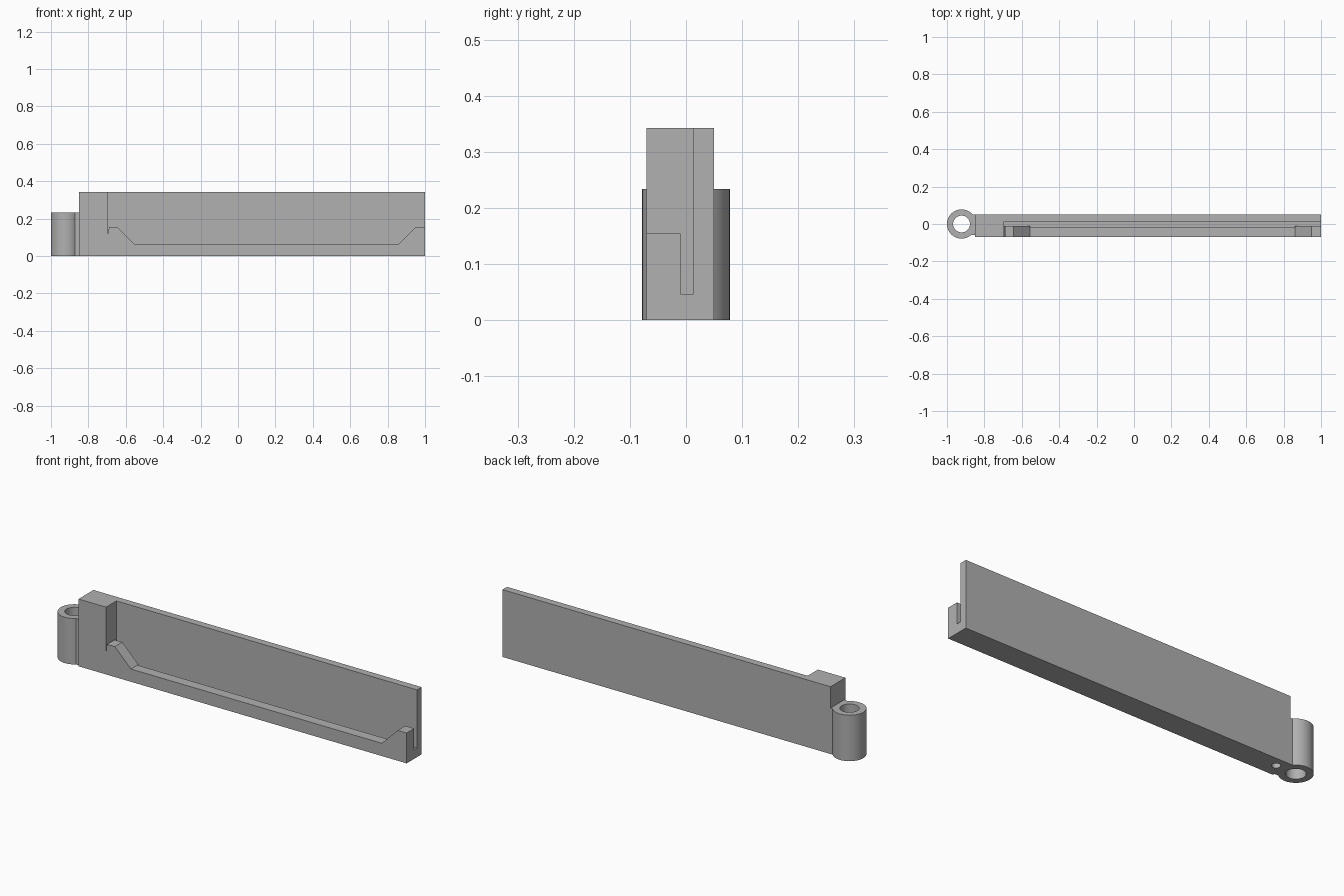
import bpy
import bmesh
from mathutils import Matrix

default = bpy.data.objects.get("Cube")
if default:
    bpy.data.objects.remove(default, do_unlink=True)

grey = bpy.data.materials.new("plain_grey")
grey.use_nodes = True
colour = (0.44, 0.44, 0.44, 1)
grey.diffuse_color = colour
grey.node_tree.nodes["Principled BSDF"].inputs["Base Color"].default_value = colour


def finish(name, bm):
    bmesh.ops.recalc_face_normals(bm, faces=bm.faces)
    mesh = bpy.data.meshes.new(name)
    bm.to_mesh(mesh)
    bm.free()
    mesh.materials.append(grey)
    ob = bpy.data.objects.new(name, mesh)
    bpy.context.collection.objects.link(ob)
    return ob


def extrude_y(name, profile, y0, y1):
    """Solid from an x-z outline, swept from y0 to y1."""
    bm = bmesh.new()
    face = bm.faces.new([bm.verts.new((x, y0, z)) for x, z in profile])
    swept = bmesh.ops.extrude_face_region(bm, geom=[face])["geom"]
    bmesh.ops.translate(bm, vec=(0, y1 - y0, 0),
                        verts=[v for v in swept if isinstance(v, bmesh.types.BMVert)])
    return finish(name, bm)


def box(name, x0, x1, y0, y1, z0, z1):
    return extrude_y(name, [(x0, z0), (x1, z0), (x1, z1), (x0, z1)], y0, y1)


def cylinder(name, x, radius, z0, z1, sides=64):
    bm = bmesh.new()
    bmesh.ops.create_cone(bm, cap_ends=True, segments=sides, radius1=radius,
                          radius2=radius, depth=z1 - z0,
                          matrix=Matrix.Translation((x, 0, (z0 + z1) / 2)))
    return finish(name, bm)


def combine(target, tool, operation):
    """Apply a boolean and discard the tool."""
    tool.hide_render = True
    mod = target.modifiers.new(operation, 'BOOLEAN')
    mod.operation = operation
    mod.solver = 'EXACT'
    mod.object = tool
    bpy.context.view_layer.objects.active = target
    bpy.ops.object.modifier_apply(modifier=mod.name)
    bpy.data.objects.remove(tool, do_unlink=True)


HEIGHT, RING_HEIGHT = 0.343, 0.234
RING_X, RING_R = -0.922, 0.078
POCKET_X = -0.69

# Long bar
bar = box("slotted_bar", -0.85, 1, -0.07, 0.05, 0, HEIGHT)

# Front recess leaving the stepped lip with its sloped ends
recess = [(-0.695, 0.5), (-0.695, 0.11), (POCKET_X, 0.155), (-0.645, 0.155),
          (-0.555, 0.065), (0.86, 0.065), (0.95, 0.155), (1.1, 0.155), (1.1, 0.5)]
combine(bar, extrude_y("recess_cutter", recess, -0.1, 0.0), 'DIFFERENCE')

# Narrow slot behind the lip, a little wider along the middle
combine(bar, box("slot_cutter", POCKET_X - 0.005, 1.1, -0.01, 0.013, 0.047, 0.5), 'DIFFERENCE')
combine(bar, box("middle_slot_cutter", -0.555, 0.86, -0.018, 0.0, 0.047, 0.5), 'DIFFERENCE')

# Blind hole in the underside
combine(bar, cylinder("blind_hole_cutter", -0.81, 0.02, -0.1, 0.2, 32), 'DIFFERENCE')

# Hinge ring with its short neck
combine(bar, cylinder("hinge_ring", RING_X, RING_R, 0, RING_HEIGHT), 'UNION')
combine(bar, box("hinge_neck", -0.88, -0.84, -0.06, 0.05, 0, RING_HEIGHT), 'UNION')
combine(bar, cylinder("hinge_hole_cutter", RING_X, 0.045, -0.1, 0.4), 'DIFFERENCE')

# Smooth the round walls only
bpy.ops.object.select_all(action='DESELECT')
bar.select_set(True)
bpy.context.view_layer.objects.active = bar
bpy.ops.object.shade_smooth_by_angle(angle=0.5)
